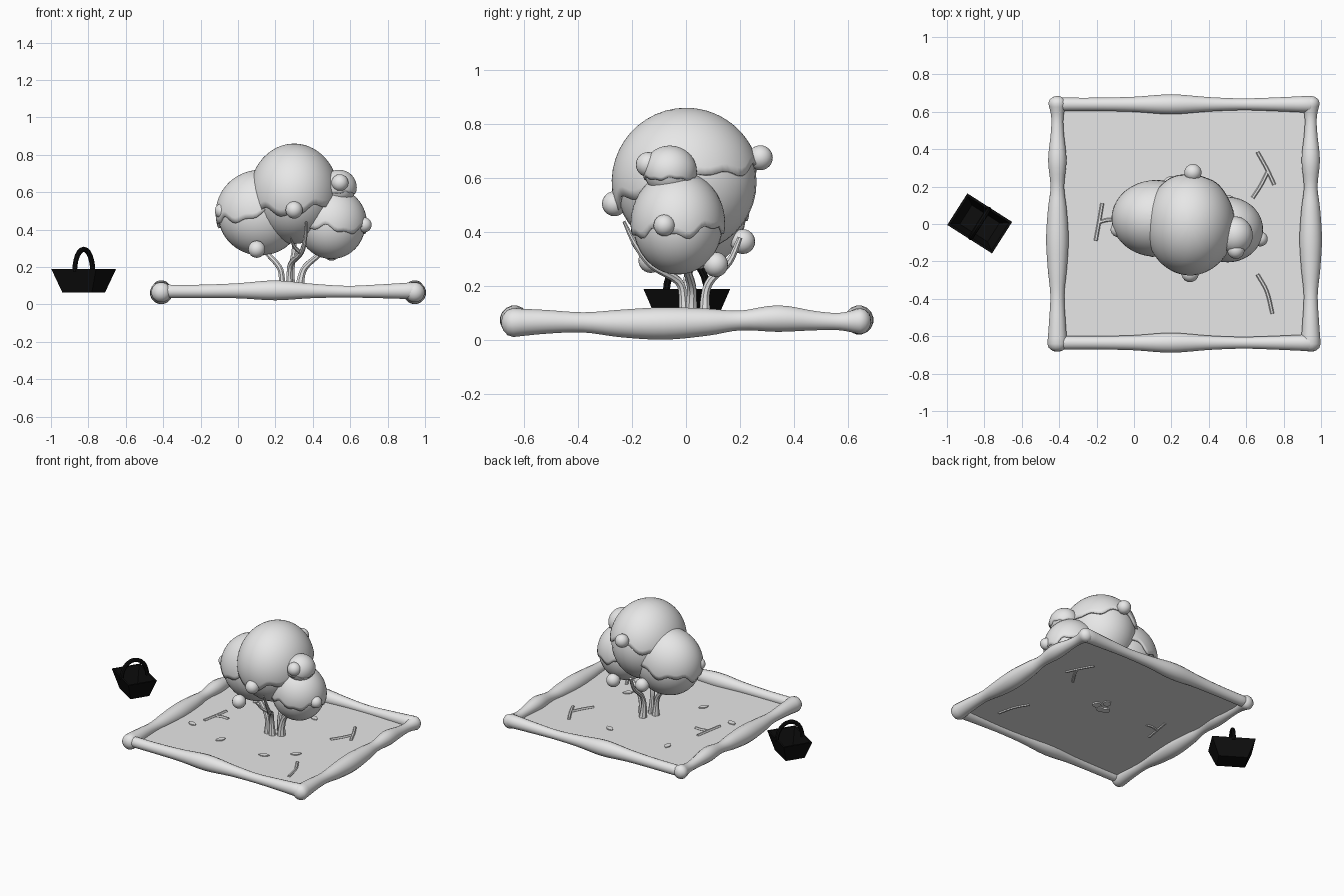
import bpy, bmesh, math
from mathutils import Vector, Matrix

if "Cube" in bpy.data.objects:
    bpy.data.objects.remove(bpy.data.objects["Cube"])


def material(name, value):
    m = bpy.data.materials.new(name)
    m.diffuse_color = (value, value, value, 1)
    m.use_nodes = True
    m.node_tree.nodes["Principled BSDF"].inputs["Base Color"].default_value = m.diffuse_color
    return m


GREY = material("pale grey", 0.8)
BLACK = material("black", 0.004)


def finish(name, bm, mat=GREY, smooth=40):
    bmesh.ops.recalc_face_normals(bm, faces=bm.faces)
    me = bpy.data.meshes.new(name)
    bm.to_mesh(me)
    bm.free()
    me.materials.append(mat)
    ob = bpy.data.objects.new(name, me)
    bpy.context.collection.objects.link(ob)
    if smooth:
        bpy.ops.object.select_all(action='DESELECT')
        ob.select_set(True)
        bpy.context.view_layer.objects.active = ob
        bpy.ops.object.shade_smooth_by_angle(angle=math.radians(smooth))
    return ob


def spline(pts, steps):
    """Catmull-Rom interpolation of any-length tuples."""
    v = [Vector(p) for p in pts]
    v = [2 * v[0] - v[1]] + v + [2 * v[-1] - v[-2]]
    out = []
    for i in range(1, len(v) - 2):
        a, b, c, d = v[i - 1:i + 3]
        for s in range(steps):
            t = s / steps
            out.append(0.5 * (2 * b + (c - a) * t + (2 * a - 5 * b + 4 * c - d) * t * t
                              + (3 * b - a - 3 * c + d) * t ** 3))
    return out + [v[-2]]


def tube(name, pts, sides=10, steps=4, mat=GREY, smooth=40, domed=False):
    """Sweep a ring along (x, y, z, radius) points."""
    path = spline([Vector(p) for p in pts], steps)
    cen, rad = [p.xyz for p in path], [p.w for p in path]
    if domed:
        for end, nxt in ((0, 1), (-1, -2)):
            d = (cen[end] - cen[nxt]).normalized()
            r, c = rad[end], cen[end].copy()
            for a in (30, 60, 80):
                q = c + d * r * 0.8 * math.sin(math.radians(a))
                w = r * math.cos(math.radians(a))
                if end == 0:
                    cen.insert(0, q), rad.insert(0, w)
                else:
                    cen.append(q), rad.append(w)
    bm = bmesh.new()
    rings, ref = [], None
    for i, c in enumerate(cen):
        d = (cen[min(i + 1, len(cen) - 1)] - cen[max(i - 1, 0)]).normalized()
        if ref is None:
            ref = Vector((0, 0, 1)) if abs(d.z) < 0.8 else Vector((1, 0, 0))
        u = (ref - d * ref.dot(d)).normalized()
        ref, w = u, d.cross(u)
        rings.append([bm.verts.new(c + rad[i] * (u * math.cos(a) + w * math.sin(a)))
                      for a in (2 * math.pi * (k + 0.5) / sides for k in range(sides))])
    for p, q in zip(rings, rings[1:]):
        for k in range(sides):
            bm.faces.new((p[k], p[(k + 1) % sides], q[(k + 1) % sides], q[k]))
    bm.faces.new(rings[0])
    bm.faces.new(rings[-1])
    return finish(name, bm, mat, smooth)


def ball(name, centre, radii, seg=32, rings=20):
    bm = bmesh.new()
    bmesh.ops.create_uvsphere(bm, u_segments=seg, v_segments=rings, radius=1,
                              matrix=Matrix.Translation(centre) @ Matrix.Diagonal((*radii, 1)))
    return finish(name, bm)


def crown(name, c, radii, edge, tilt, jag, phase):
    """Foliage mass: smooth body plus a thick leafy cap with a ragged rim."""
    ball(name + "_body", c, [r * 0.95 for r in radii])
    bm, seg, rows, grid = bmesh.new(), 72, 14, []
    top = bm.verts.new((c[0], c[1], c[2] + radii[2]))
    for i in range(1, rows + 1):
        ring = []
        for k in range(seg):
            a = 2 * math.pi * k / seg
            wave = math.sin(5 * a + phase) + 0.6 * math.sin(11 * a + 2 * phase)
            h = edge + tilt[0] * math.cos(a) + tilt[1] * math.sin(a) + jag * wave
            t = math.acos(max(-0.95, min(0.95, h))) * i / rows
            ring.append(bm.verts.new((c[0] + radii[0] * math.sin(t) * math.cos(a),
                                      c[1] + radii[1] * math.sin(t) * math.sin(a),
                                      c[2] + radii[2] * math.cos(t))))
        grid.append(ring)
    for k in range(seg):
        n = (k + 1) % seg
        bm.faces.new((top, grid[0][k], grid[0][n]))
        for p, q in zip(grid, grid[1:]):
            bm.faces.new((p[k], q[k], q[n], p[n]))
    ob = finish(name + "_cap", bm)
    mod = ob.modifiers.new("thickness", 'SOLIDIFY')
    mod.thickness, mod.offset = 0.012, -1


# Ground sheet
bm = bmesh.new()
bmesh.ops.create_grid(bm, x_segments=1, y_segments=1, size=1,
                      matrix=Matrix.Translation((0.27, 0, 0.06)) @ Matrix.Diagonal((0.68, 0.64, 1, 1)))
finish("ground_sheet", bm, smooth=0)

# Wavy log border: position along the log, centre height, radius
SIDE = [(-0.64, .065, .054), (-0.52, .068, .045), (-0.38, .066, .038), (-0.24, .062, .052),
        (-0.08, .062, .061), (0.08, .067, .051), (0.2, .073, .037), (0.34, .08, .05),
        (0.48, .072, .036), (0.57, .069, .033), (0.645, .07, .049)]
FRONT = [(-0.39, .07, .036), (-0.2, .07, .036), (0.0, .073, .041), (0.2, .075, .054),
         (0.4, .072, .039), (0.58, .068, .032), (0.75, .07, .037), (0.94, .073, .046)]
for name, x in (("left_log", -0.41), ("right_log", 0.945)):
    tube(name, [(x, y, z, r) for y, z, r in SIDE], 16, domed=True)
for name, y in (("front_log", -0.635), ("back_log", 0.64)):
    tube(name, [(x, y, z, r) for x, z, r in FRONT], 16, domed=True)

# Foliage
crown("main_crown", (0.30, 0, 0.585), (0.24, 0.275, 0.275), -0.08, (0.08, 0.27), 0.06, 0.6)
crown("left_crown", (0.12, 0.03, 0.485), (0.24, 0.205, 0.235), -0.02, (0.2, 0), 0.08, 2.0)
crown("right_crown", (0.50, -0.03, 0.43), (0.19, 0.175, 0.197), -0.1, (-0.08, 0.05), 0.08, 4.0)
crown("small_crown", (0.54, -0.06, 0.625), (0.095, 0.1, 0.095), -0.3, (0, 0), 0.05, 1.0)

# Round fruit
FRUIT = [(0.30, -0.265, 0.505), (0.545, -0.14, 0.65), (0.675, -0.08, 0.425), (0.10, -0.13, 0.295),
         (0.50, 0.11, 0.28), (0.20, 0.21, 0.365), (0.315, 0.275, 0.675), (-0.085, -0.03, 0.50)]
for i, p in enumerate(FRUIT):
    r = 0.046 if i not in (2, 7) else 0.04
    ball(f"fruit_{i + 1}", p, (r, r, r), 18, 12)

# Stems leaning out into each crown
STEMS = [
    [(.24, .0, .05, .028), (.235, .0, .13, .018), (.22, .0, .2, .016), (.14, .02, .29, .014)],
    [(.28, -.01, .05, .026), (.275, -.01, .15, .017), (.285, -.03, .22, .016),
     (.34, -.13, .28, .014), (.36, -.19, .36, .011), (.365, -.23, .44, .006)],
    [(.33, .02, .05, .03), (.335, .02, .13, .022), (.36, .02, .2, .018), (.44, .0, .27, .014)],
    [(.29, .075, .05, .028), (.285, .07, .15, .018), (.29, .09, .22, .016),
     (.30, .16, .29, .014), (.30, .2, .38, .01)]]
for i, pts in enumerate(STEMS):
    tube(f"stem_{i + 1}", pts, 8)
tube("stem_fork", [(.335, -.12, .275, .012), (.30, -.16, .31, .009), (.28, -.2, .36, .004)], 6)

# Fallen twigs on the ground
TWIGS = [[(.66, .385), (.71, .295), (.75, .21)], [(.635, .14), (.68, .21), (.715, .28)],
         [(-.17, .11), (-.185, .02), (-.205, -.09)], [(-.185, .01), (-.14, .022), (-.09, .02)],
         [(.66, -.27), (.71, -.36), (.74, -.48)]]
for i, pts in enumerate(TWIGS):
    tube(f"twig_{i + 1}", [(x, y, 0.062, 0.01) for x, y in pts], 6)

# Fallen leaves: thin pointed plates, position and direction in degrees
LEAVES = [(-.10, .35, 100), (.36, .35, 150), (-.24, -.175, 160), (.05, -.27, 60),
          (.42, -.305, 20), (.58, -.17, 45)]
for i, (x, y, deg) in enumerate(LEAVES):
    bm = bmesh.new()
    outline = [(-.036, 0), (-.02, -.015), (.004, -.02), (.022, -.013), (.036, 0),
               (.022, .013), (.004, .02), (-.02, .015)]
    f = bm.faces.new([bm.verts.new((a, b, 0)) for a, b in outline])
    top = bmesh.ops.extrude_face_region(bm, geom=[f])["geom"]
    bmesh.ops.translate(bm, vec=(0, 0, .006), verts=[v for v in top if isinstance(v, bmesh.types.BMVert)])
    bm.transform(Matrix.Translation((x, y, .061)) @ Matrix.Rotation(math.radians(deg), 4, 'Z'))
    finish(f"leaf_{i + 1}", bm, smooth=0)

# Basket: tapered box with an open top
PLACE = Matrix.Translation((-0.825, 0.003, 0)) @ Matrix.Rotation(math.radians(-32.5), 4, 'Z')
bm = bmesh.new()
loops = []
for hx, hy, z in ((.094, .066, .065), (.142, .1, .19), (.13, .088, .19), (.088, .06, .08)):
    loops.append([bm.verts.new((sx * hx, sy * hy, z)) for sx, sy in ((-1, -1), (1, -1), (1, 1), (-1, 1))])
for p, q in zip(loops, loops[1:]):
    for k in range(4):
        bm.faces.new((p[k], p[(k + 1) % 4], q[(k + 1) % 4], q[k]))
bm.faces.new(loops[0])
bm.faces.new(loops[-1])
bm.transform(PLACE)
finish("basket", bm, BLACK, 0)

# Basket handle: arch across the short side
arch = []
for k in range(13):
    a = math.pi * k / 12
    p = PLACE @ Vector((0, -.09 * math.cos(a), .175 + .12 * math.sin(a)))
    arch.append((*p, .014))
tube("basket_handle", arch, 8, 1, BLACK)
